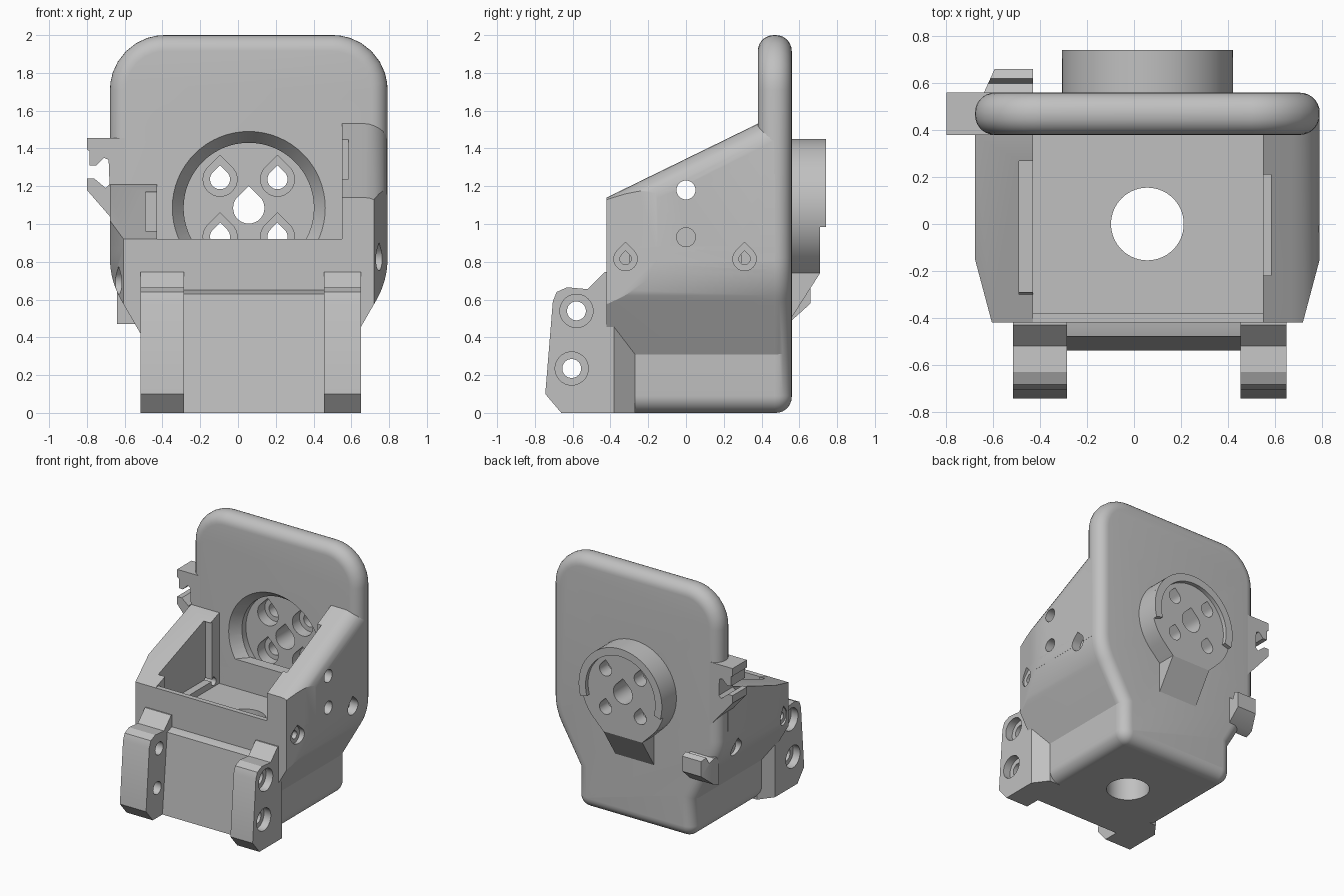
import bpy, bmesh, math
from mathutils import Vector, Matrix

if "Cube" in bpy.data.objects:
    bpy.data.objects.remove(bpy.data.objects["Cube"], do_unlink=True)

GREY = (0.53, 0.53, 0.53, 1)
mat = bpy.data.materials.new("plain grey")
mat.use_nodes = True
mat.diffuse_color = GREY
mat.node_tree.nodes["Principled BSDF"].inputs["Base Color"].default_value = GREY

CX = 0.057          # centre line of the housing
HUB_Z = 1.085       # height of the round hub
AXES = {"x": lambda p, t: (t, p[0], p[1]),
        "y": lambda p, t: (p[0], t, p[1]),
        "z": lambda p, t: (p[0], p[1], t)}


def finish(name, bm):
    bmesh.ops.recalc_face_normals(bm, faces=bm.faces)
    mesh = bpy.data.meshes.new(name)
    bm.to_mesh(mesh)
    bm.free()
    obj = bpy.data.objects.new(name, mesh)
    obj.data.materials.append(mat)
    bpy.context.collection.objects.link(obj)
    return obj


def prism(name, pts, axis, a, b, bevel=0, rule=None):
    """Extrude a 2D profile along an axis; optionally round the edges picked by rule."""
    bm = bmesh.new()
    rings = [[bm.verts.new(AXES[axis](p, t)) for p in pts] for t in (a, b)]
    for ring in rings:
        bm.faces.new(ring)
    n = len(pts)
    for i in range(n):
        j = (i + 1) % n
        bm.faces.new((rings[0][i], rings[0][j], rings[1][j], rings[1][i]))
    bmesh.ops.recalc_face_normals(bm, faces=bm.faces)
    if bevel:
        edges = [e for e in bm.edges if rule(e.verts[0].co, e.verts[1].co)]
        bmesh.ops.bevel(bm, geom=edges, offset=bevel, segments=7, profile=0.5,
                        affect='EDGES', clamp_overlap=True)
    return finish(name, bm)


def box(name, x, y, z):
    return prism(name, [(x[0], y[0]), (x[1], y[0]), (x[1], y[1]), (x[0], y[1])], "z", *z)


def arc(u, v, r, start=0, end=360, n=40):
    steps = n if end - start >= 360 else n + 1
    angles = [math.radians(start + (end - start) * i / n) for i in range(steps)]
    return [(u + r * math.cos(t), v + r * math.sin(t)) for t in angles]


def teardrop(u, v, r):
    return arc(u, v, r, -225, 45, 24) + [(u, v + r * math.sqrt(2))]


def rounded(corners, n=8):
    """Polygon whose corners (u, v, t) are rounded with tangent length t."""
    out = []
    for i, (u, v, t) in enumerate(corners):
        p = Vector((u, v))
        if not t:
            out.append((u, v))
            continue
        d1 = (Vector(corners[i - 1][:2]) - p).normalized()
        d2 = (Vector(corners[(i + 1) % len(corners)][:2]) - p).normalized()
        half = d1.angle(d2) / 2
        c = p + (d1 + d2).normalized() * t / math.cos(half)
        v1, v2, r = p + d1 * t - c, p + d2 * t - c, t * math.tan(half)
        out += [tuple(c + v1.lerp(v2, k / n).normalized() * r) for k in range(n + 1)]
    return out


def cut(objs, cutter):
    for obj in objs:
        mod = obj.modifiers.new("cut", 'BOOLEAN')
        mod.operation, mod.solver, mod.object = 'DIFFERENCE', 'EXACT', cutter
        bpy.context.view_layer.objects.active = obj
        bpy.ops.object.modifier_apply(modifier=mod.name)
    bpy.data.objects.remove(cutter, do_unlink=True)


def mirrored(half):
    return [(CX + u, v, t) for u, v, t in half] + [(CX - u, v, t) for u, v, t in reversed(half)]


# Back plate with a full round edge
outline = [(0.51, 0, 0.09), (0.51, 0.31, 0), (0.735, 0.70, 0.12), (0.735, 2, 0.29)]
back_plate = prism("back_plate", rounded(mirrored(outline)), "y", 0.38, 0.56, 0.085,
                   lambda a, b: abs(a.y - b.y) < 0.01)

# Solid lower block
block = [(0.51, 0, 0.09), (0.51, 0.31, 0), (0.735, 0.70, 0.12), (0.735, 0.88, 0)]
lower_block = prism("lower_block", rounded(mirrored(block)), "y", -0.42, 0.47)

# Side walls with sloping tops
right_wall = prism("high_side_wall", [(-0.42, 0.8), (0.47, 0.8), (0.47, 1.575), (-0.42, 1.14)],
                   "x", 0.55, CX + 0.735, 0.12,
                   lambda a, b: min(a.x, b.x) > 0.7 and min(a.z, b.z) > 1 and abs(a.y - b.y) > 0.1)
left_wall = prism("low_side_wall", [(-0.42, 0.8), (0.44, 0.8), (0.44, 1.22), (0.38, 1.21), (-0.42, 0.92)],
                  "x", CX - 0.735, -0.43)
front_wall = box("front_wall", (-0.45, 0.57), (-0.42, -0.38), (0.6, 0.92))
housing = [lower_block, right_wall, left_wall]

# Tapered front sides of the housing
for s in (-1, 1):
    taper = [(CX + s * 0.735, -0.15), (CX + s * 0.655, -0.45), (CX + s, -0.45), (CX + s, -0.15)]
    cut([lower_block, right_wall if s > 0 else left_wall], prism("taper", taper, "z", -0.1, 2))

# Central pocket, side recesses and the round hole in the floor
cut([lower_block], box("pocket", (-0.43, 0.55), (-0.38, 0.38), (0.65, 2)))
cut([lower_block, left_wall], box("left_recess", (-0.49, -0.4), (-0.3, 0.29), (0.7, 1.17)))
cut([lower_block, right_wall], box("right_recess", (0.5, 0.585), (-0.22, 0.21), (0.7, 1.46)))
cut([lower_block], prism("floor_hole", arc(CX, 0, 0.155, n=56), "z", -0.1, 0.8))

# Screw holes in the sides
for y in (-0.32, 0.31):
    for z, outer, inner in ((0.815, (0.72, 0.9), (0.5, 0.9)), (0.69, (-0.9, -0.61), (-0.9, -0.4))):
        targets = [lower_block, right_wall] if z > 0.8 else [lower_block]
        cut(targets, prism("counterbore", teardrop(y, z, 0.062), "x", *outer))
        cut(targets, prism("screw_hole", teardrop(y, z, 0.03), "x", *inner))
for z in (1.18, 0.93):
    cut([right_wall], prism("pin_hole", arc(0, z, 0.05), "x", 0.5, 0.9))

# Rear hub with 45 degree flanks, partial rim and sloping foot
hub_pts = arc(CX, HUB_Z, 0.365, -45, 225, 56) + [(CX - 0.17, 0.74), (CX + 0.17, 0.74)]
hub = prism("rear_hub", hub_pts, "y", 0.5, 0.71)
rim = arc(CX, HUB_Z, 0.365, -16, 196, 48) + arc(CX, HUB_Z, 0.305, -16, 196, 48)[::-1]
hub_rim = prism("hub_rim", rim, "y", 0.705, 0.742)
hub_foot = prism("hub_foot", [(0.5, 0.75), (0.71, 0.75), (0.71, 0.74), (0.55, 0.49), (0.5, 0.49)],
                 "x", CX - 0.17, CX + 0.17)

# Conical recess in the front of the plate
bm = bmesh.new()
turn = Matrix.Translation((CX, 0.41, HUB_Z)) @ Matrix.Rotation(math.radians(-90), 4, 'X')
bmesh.ops.create_cone(bm, cap_ends=True, segments=64, radius1=0.42, radius2=0.345, depth=0.1, matrix=turn)
cut([back_plate], finish("cone_recess", bm))
cut([back_plate], prism("round_recess", arc(CX, HUB_Z, 0.345, n=64), "y", 0.35, 0.51))
cut([hub], prism("hub_recess", arc(CX, HUB_Z, 0.345, n=64), "y", 0.35, 0.515))

# Five drop shaped holes through plate and hub
for sx, sz in ((0, 0), (1, 1), (1, -1), (-1, 1), (-1, -1)):
    u, v = CX + sx * 0.152, HUB_Z + sz * 0.152
    through = prism("drop_hole", teardrop(u, v, 0.053 if sx else 0.083), "y", 0.3, 0.85)
    cut([back_plate, hub], through)
    if sx:
        cut([back_plate, hub], prism("drop_counterbore", teardrop(u, v, 0.09), "y", 0.3, 0.6))

# Hinge legs at the front with flared roots
leg = [(-0.38, 0), (-0.66, 0), (-0.745, 0.1), (-0.705, 0.59), (-0.685, 0.64), (-0.63, 0.665),
       (-0.52, 0.655), (-0.43, 0.745), (-0.38, 0.745)]
for side, x0, x1, s in (("left", 0.455, 0.65, 1), ("right", -0.515, -0.285, -1)):
    part = prism(side + "_leg", leg, "x", x0, x1)
    edge = x1 if s > 0 else x0
    for y, z in ((-0.58, 0.54), (-0.605, 0.235)):
        cut([part], prism("hinge_hole", arc(y, z, 0.05), "x", x0 - 0.1, x1 + 0.1))
        cut([part], prism("hinge_bore", arc(y, z, 0.088), "x", edge - s * 0.06, edge + s * 0.1))
    inner = edge - s * 0.18
    prism(side + "_leg_root", [(inner, -0.38), (edge, -0.38), (edge - s * 0.083, -0.27), (inner, -0.27)],
          "z", 0, 0.47)

# Leaning panel between the legs
prism("front_panel", [(-0.4, 0), (-0.54, 0), (-0.48, 0.63), (-0.42, 0.65), (-0.4, 0.65)], "x", -0.29, 0.46)

# Side cable hook with a keyhole slot
prism("side_hook", [(-0.6, 1.455), (-0.8, 1.455), (-0.8, 1.395), (-0.785, 1.385), (-0.785, 1.31),
                    (-0.75, 1.31), (-0.71, 1.35), (-0.685, 1.34), (-0.68, 1.21), (-0.7, 1.19),
                    (-0.76, 1.24), (-0.8, 1.24), (-0.8, 1.18), (-0.6, 0.95)], "y", 0.38, 0.56)

# Small rear clip
clip = prism("rear_clip", [(0.5, 0.47), (0.56, 0.49), (0.66, 0.58), (0.66, 0.7), (0.62, 0.72),
                           (0.6, 0.67), (0.56, 0.7), (0.5, 0.7)], "x", -0.64, -0.43)
cut([clip], prism("clip_slant", [(-0.64, 0.56), (-0.59, 0.67), (-0.7, 0.67), (-0.7, 0.56)], "z", 0.4, 0.8))

# Smooth the rounded surfaces, keep hard edges
bpy.ops.object.select_all(action='DESELECT')
for obj in bpy.context.collection.objects:
    if obj.type == 'MESH' and obj.data.materials and obj.data.materials[0] == mat:
        obj.select_set(True)
        bpy.context.view_layer.objects.active = obj
bpy.ops.object.shade_smooth_by_angle(angle=math.radians(28))
